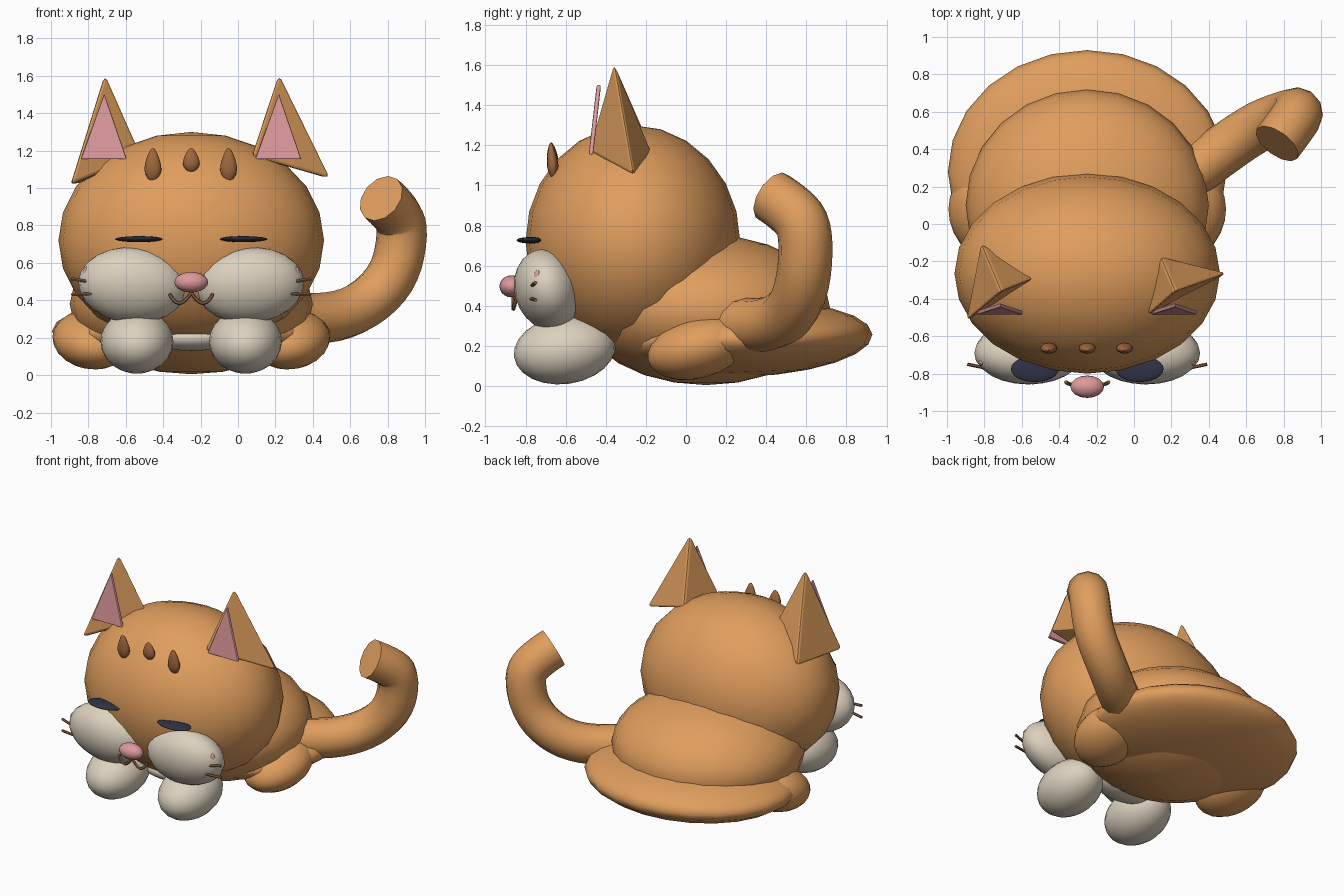
import bpy, bmesh, math
from mathutils import Vector

if "Cube" in bpy.data.objects:
    bpy.data.objects.remove(bpy.data.objects["Cube"])

CX = -0.25  # the cat's own plane of symmetry


def mat(name, rgb):
    m = bpy.data.materials.new(name)
    m.diffuse_color = (*rgb, 1)
    m.use_nodes = True
    m.node_tree.nodes["Principled BSDF"].inputs["Base Color"].default_value = m.diffuse_color
    return m


orange = mat("orange_fur", (0.74, 0.34, 0.11))
brown = mat("brown_stripe", (0.36, 0.14, 0.05))
cream = mat("cream_fur", (0.72, 0.64, 0.52))
pink = mat("pink_skin", (0.72, 0.32, 0.33))
dark = mat("dark_eye", (0.03, 0.033, 0.06))
whisk = mat("whisker_brown", (0.25, 0.13, 0.07))


def select(ob):
    bpy.ops.object.select_all(action='DESELECT')
    ob.select_set(True)
    bpy.context.view_layer.objects.active = ob


def ellipsoid(name, c, r, m, rot=(0, 0, 0), seg=24, rings=12):
    bpy.ops.mesh.primitive_uv_sphere_add(
        segments=seg, ring_count=rings, location=c,
        rotation=[math.radians(a) for a in rot])
    ob = bpy.context.object
    ob.name = name
    ob.scale = r
    ob.data.materials.append(m)
    bpy.ops.object.shade_smooth()
    return ob


def tube(name, pts, radius, m, res=2, order=3):
    cu = bpy.data.curves.new(name, 'CURVE')
    cu.dimensions = '3D'
    cu.bevel_depth = radius
    cu.bevel_resolution = res
    cu.use_fill_caps = True
    cu.resolution_u = 4
    sp = cu.splines.new('NURBS')
    sp.points.add(len(pts) - 1)
    for p, co in zip(sp.points, pts):
        p.co = (*co, 1)
    sp.order_u = min(order, len(pts))
    sp.use_endpoint_u = True
    ob = bpy.data.objects.new(name, cu)
    bpy.context.collection.objects.link(ob)
    cu.materials.append(m)
    select(ob)
    bpy.ops.object.convert(target='MESH')
    ob = bpy.context.object
    bpy.ops.object.shade_smooth_by_angle(angle=math.radians(40))
    return ob


def hull(name, pts, m, bevel):
    bm = bmesh.new()
    for p in pts:
        bm.verts.new(p)
    bmesh.ops.convex_hull(bm, input=bm.verts[:])
    bmesh.ops.dissolve_limit(bm, angle_limit=0.01, verts=bm.verts[:], edges=bm.edges[:])
    bmesh.ops.recalc_face_normals(bm, faces=bm.faces[:])
    me = bpy.data.meshes.new(name)
    bm.to_mesh(me)
    bm.free()
    ob = bpy.data.objects.new(name, me)
    bpy.context.collection.objects.link(ob)
    me.materials.append(m)
    mod = ob.modifiers.new("soft_edges", 'BEVEL')
    mod.width = bevel
    mod.segments = 2
    return ob


# Head, body and the flat rear cushion of the haunches
ellipsoid("head", (CX, -0.265, 0.72), (0.71, 0.535, 0.58), orange)
ellipsoid("body", (CX, 0.10, 0.38), (0.65, 0.62, 0.375), orange)
ellipsoid("haunches", (CX, 0.28, 0.235), (0.745, 0.65, 0.19), orange, (2, 0, 0))
ellipsoid("chest", (CX, -0.42, 0.20), (0.22, 0.12, 0.07), cream)

# Paired parts
for side, s in (("left", -1), ("right", 1)):
    def at(dx, y, z):
        return (CX + s * dx, y, z)

    ellipsoid(side + "_hind_leg", at(0.53, 0.06, 0.19), (0.21, 0.26, 0.15), orange,
              (15, 0, -s * 12))
    ellipsoid(side + "_front_paw", at(0.29, -0.605, 0.18), (0.195, 0.255, 0.17), cream,
              (8, 0, 0))
    ellipsoid(side + "_cheek", at(0.315, -0.69, 0.48), (0.29, 0.165, 0.205), cream,
              (16, -s * 5, 0))
    ellipsoid(side + "_eye", at(0.28, -0.775, 0.727), (0.128, 0.07, 0.016), dark)
    ellipsoid(side + "_cheek_blush", at(0.56, -0.74, 0.545), (0.02, 0.018, 0.035), pink,
              seg=12, rings=8)
    for i, (z0, z1) in enumerate(((0.495, 0.515), (0.435, 0.43))):
        tube(f"{side}_whisker_{i}", [at(0.52, -0.775, z0), at(0.64, -0.75, z1)],
             0.009, whisk, 1)

# Ears: three-sided pyramids, each turned its own way
hull("left_ear", [(-0.71, -0.36, 1.625), (-0.90, -0.52, 1.015),
                  (-0.82, -0.10, 1.03), (-0.51, -0.28, 1.17)], orange, 0.018)
hull("right_ear", [(0.22, -0.36, 1.625), (0.505, -0.26, 1.045),
                   (0.14, -0.17, 1.17), (0.07, -0.49, 1.17)], orange, 0.018)
for name, x in (("left_inner_ear", -0.715), ("right_inner_ear", 0.218)):
    tri = [(x, -0.445, 1.505), (x - 0.125, -0.485, 1.155), (x + 0.12, -0.485, 1.155)]
    back = [(a, b + 0.022, c) for a, b, c in tri]
    hull(name, tri + back, pink, 0.006)

# Forehead stripes: teardrops narrowing upward
for i, (dx, z, h) in enumerate(((-0.205, 1.125, 0.09), (0, 1.15, 0.065), (0.2, 1.125, 0.09))):
    ob = ellipsoid(f"forehead_stripe_{i}", (CX + dx, -0.667, z), (0.048, 0.03, h),
                   brown, (5, 0, 0), 12, 10)
    for v in ob.data.vertices:
        f = 1 - 0.35 * max(0, v.co.z + 0.3)
        v.co.x *= f
        v.co.y *= f

# Nose and mouth
ellipsoid("nose", (CX, -0.87, 0.497), (0.09, 0.06, 0.055), pink, seg=16, rings=10)
half = [(0.115, -0.845, 0.435), (0.095, -0.86, 0.39), (0.04, -0.86, 0.38), (0, -0.86, 0.44)]
for side, s in (("left", -1), ("right", 1)):
    tube(side + "_mouth_line", [(CX + s * x, y, z) for x, y, z in half], 0.01, whisk, 1)

# Curled tail with a blunt end
tube("tail", [(0.24, 0.22, 0.31), (0.45, 0.38, 0.29), (0.67, 0.53, 0.36),
              (0.84, 0.59, 0.53), (0.885, 0.60, 0.77), (0.85, 0.545, 0.87),
              (0.765, 0.43, 0.945)], 0.135, orange, 4)
